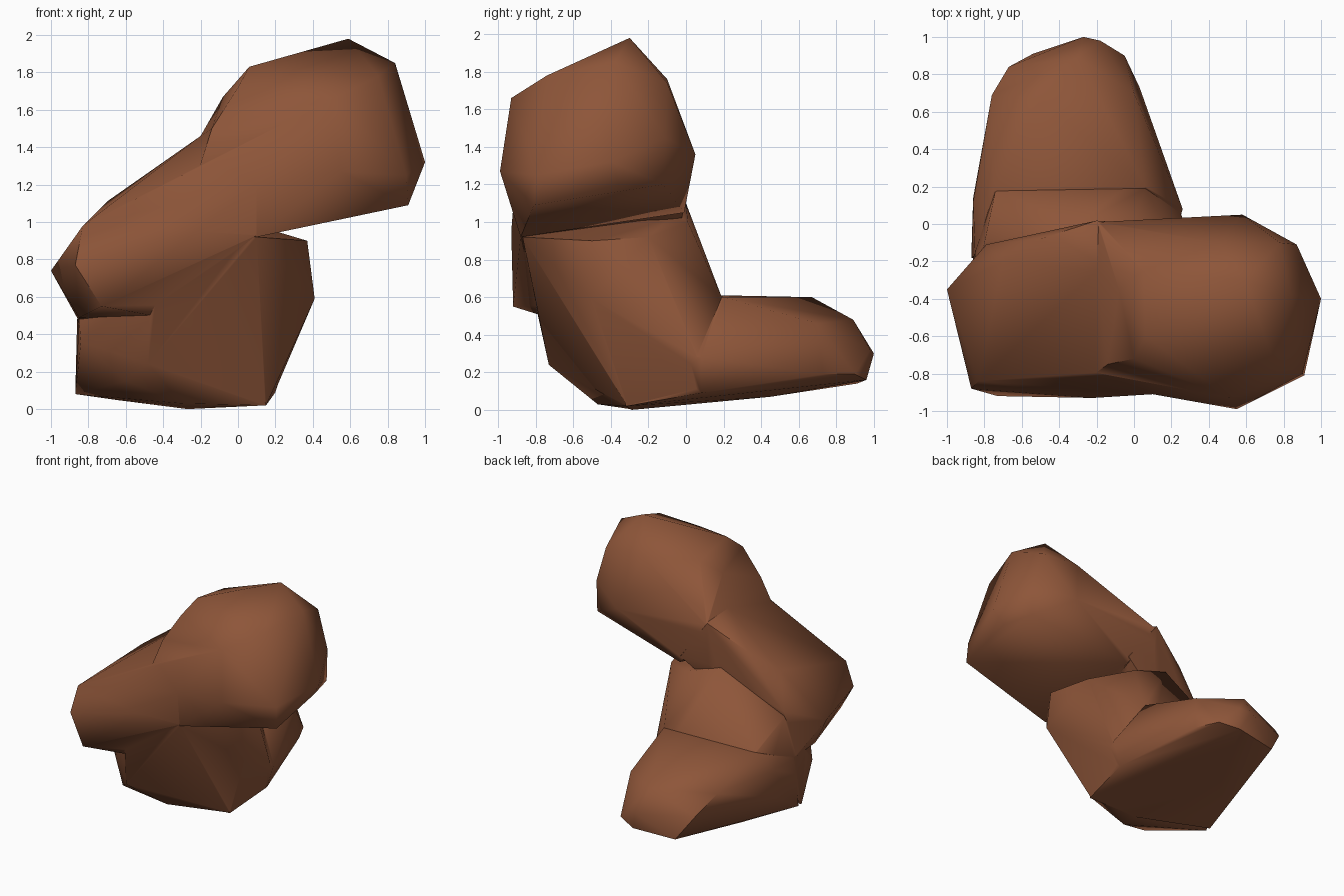
import bpy, bmesh, math

brown = bpy.data.materials.new("reddish_brown")
brown.diffuse_color = (0.27, 0.092, 0.041, 1)


def hull(name, pts):
    """Faceted lump: the convex hull of a few corner points."""
    bm = bmesh.new()
    for p in pts:
        bm.verts.new(p)
    bmesh.ops.convex_hull(bm, input=bm.verts[:])
    loose = [v for v in bm.verts if not v.link_faces]
    bmesh.ops.delete(bm, geom=loose, context='VERTS')
    bmesh.ops.recalc_face_normals(bm, faces=bm.faces[:])
    me = bpy.data.meshes.new(name)
    bm.to_mesh(me)
    bm.free()
    me.materials.append(brown)
    ob = bpy.data.objects.new(name, me)
    bpy.context.collection.objects.link(ob)
    return ob


# low foot reaching to the back
foot = hull("rock", [
    (-.27, -.29, 0), (.15, -.32, .02), (-.87, -.18, .08), (-.45, .45, .07),
    (.2, .08, .09), (.03, .73, .19), (-.05, .9, .19), (-.2, .96, .16),
    (-.54, .91, .14), (-.66, .22, .05), (-.86, .14, .27), (-.27, 1, .30),
    (-.18, .98, .32), (-.67, .84, .33), (-.76, .69, .48), (-.86, .12, .48),
    (-.85, -.17, .46), (.26, .08, .28), (0, .70, .46), (.06, .2, .6),
    (-.3, .89, .48), (-.5, .67, .6), (-.75, .18, .61), (0, -.4, .5)])

# upright trunk
trunk = hull("trunk", [
    (-.27, -.3, .005), (.15, -.31, .02), (-.3, -.47, .03), (-.87, -.22, .08),
    (-.6, -.6, .15), (-.48, -.73, .24), (-.45, -.73, .43), (-.84, -.4, .36),
    (-.1, -.57, .3), (0, -.59, .42), (-.85, -.3, .48), (.25, .06, .28),
    (.2, .07, .1), (.41, -.5, .59), (.37, -.5, .9), (.27, -.2, .92),
    (.1, -.87, .92), (-.4, -.88, .92), (.06, .19, .6), (-.74, .18, .6),
    (0, .01, 1.0), (-.3, 0, 1.1), (-.8, -.1, .8), (-.85, -.15, .48)])

# left shoulder of the slanted upper mass
shoulder = hull("left_shoulder", [
    (-1, -.35, .74), (-.87, -.88, .77), (-.73, -.92, .55), (-.85, -.42, .49),
    (-.85, -.18, .47), (-.83, -.84, .98), (-.79, -.11, .84), (-.7, -.2, 1.11),
    (-.5, -.08, 1.25), (-.2, .018, 1.44), (-.2, -.25, 1.46),
    (-.21, -.8, 1.28), (-.22, -.93, .95), (.1, -.88, .93), (.1, -.91, 1.2),
    (.05, 0, 1.1), (.1, -.3, 1.4), (.1, -.8, 1.45), (-.46, -.76, .5),
    (-.2, 0, 1.1)])

# big overhanging head on the right
head = hull("overhanging_head", [
    (.06, -.6, 1.83), (.05, -.25, 1.77), (.59, -.3, 1.98), (.84, -.38, 1.85),
    (.51, -.93, 1.66), (0, -.72, 1.72), (.75, -.74, 1.78), (.55, -.99, 1.27),
    (.9, -.8, 1.25), (.91, -.81, 1.09), (1, -.4, 1.32), (.93, -.36, 1.2),
    (.87, -.12, 1.2), (.87, -.11, 1.45), (.58, .05, 1.36), (.78, -.1, 1.74),
    (.45, -.1, 1.76), (-.08, -.35, 1.67), (-.14, -.75, 1.5), (-.2, .01, 1.3),
    (-.2, .01, 1.42), (-.2, -.25, 1.46), (-.21, -.8, 1.28), (.1, -.88, .92),
    (.1, -.91, 1.2), (.06, -.01, 1.05), (-.15, -.6, 1.0)])

# fuse the lumps into one rock
bpy.context.view_layer.objects.active = foot
for part in (trunk, shoulder, head):
    mod = foot.modifiers.new("union", 'BOOLEAN')
    mod.operation = 'UNION'
    mod.solver = 'EXACT'
    mod.object = part
    bpy.ops.object.modifier_apply(modifier=mod.name)
    bpy.data.objects.remove(part)

# soft shading with only the sharpest creases kept
bpy.ops.object.select_all(action='DESELECT')
foot.select_set(True)
bpy.ops.object.shade_smooth_by_angle(angle=math.radians(55))
